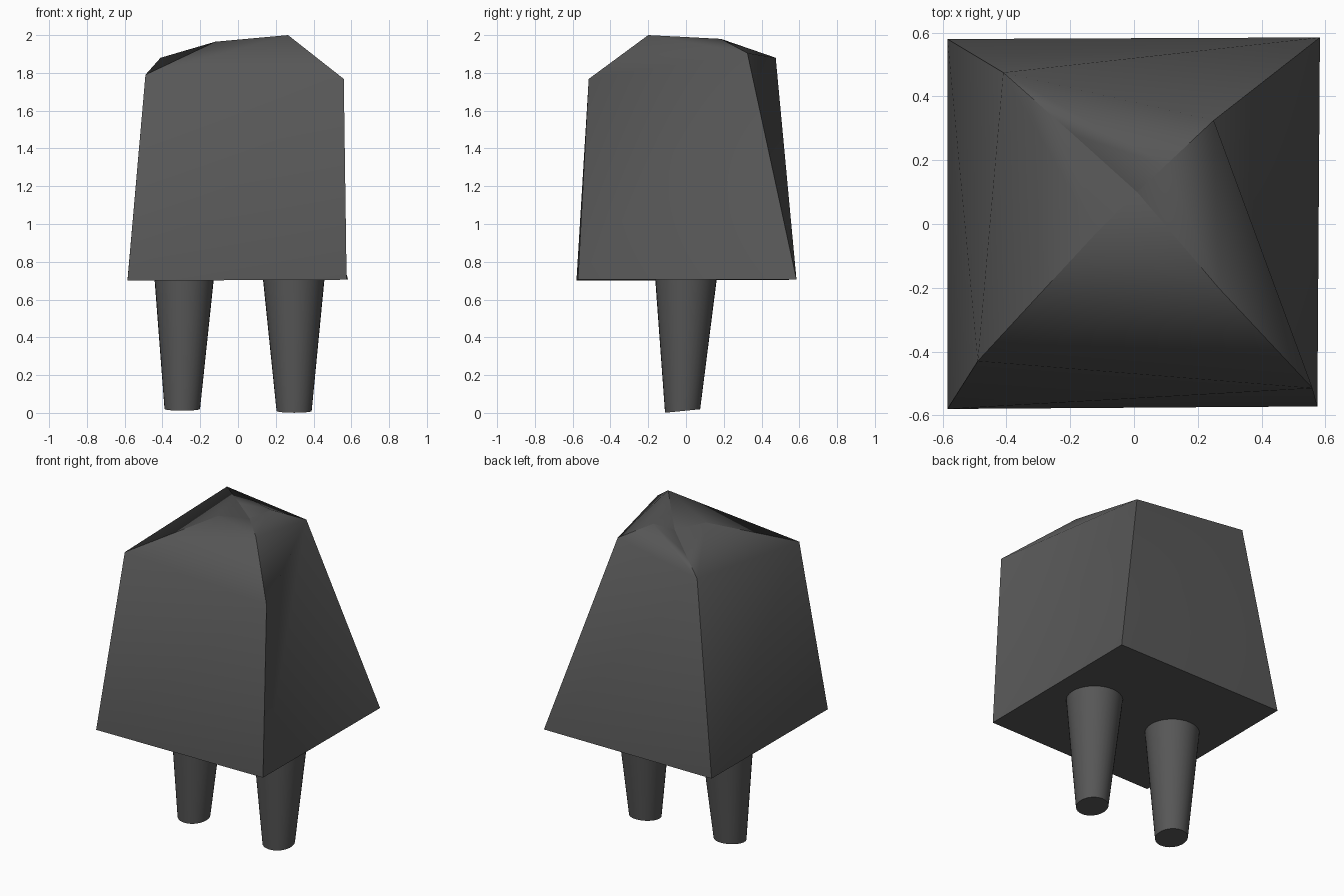
import bpy, bmesh, math
from mathutils import Vector

if "Cube" in bpy.data.objects:
    bpy.data.objects.remove(bpy.data.objects["Cube"])

# Single dark grey material
grey = bpy.data.materials.new("dark_grey")
grey.diffuse_color = (0.095, 0.095, 0.095, 1.0)
grey.use_nodes = True
grey.node_tree.nodes["Principled BSDF"].inputs["Base Color"].default_value = grey.diffuse_color


def finish(bm, name):
    bmesh.ops.recalc_face_normals(bm, faces=bm.faces)
    for f in bm.faces:
        f.smooth = True
    mesh = bpy.data.meshes.new(name)
    bm.to_mesh(mesh)
    bm.free()
    mesh.materials.append(grey)
    obj = bpy.data.objects.new(name, mesh)
    bpy.context.collection.objects.link(obj)
    return obj


# Tapered block body: corners run front left, front right, back right, back left
base = [(-0.585, -0.58, 0.70), (0.575, -0.572, 0.705), (0.583, 0.585, 0.705), (-0.585, 0.58, 0.705)]
shoulder = [(-0.49, -0.43, 1.79), (0.56, -0.515, 1.768), (0.25, 0.325, 1.905), (-0.41, 0.475, 1.88)]
ridge = [(-0.12, -0.03, 1.965), (0.265, -0.2, 2.0), (0.10, 0.185, 1.98), (-0.19, 0.28, 1.91)]
centre = (0.01, 0.10, 1.935)

bm = bmesh.new()
b, s, r = ([bm.verts.new(p) for p in ring] for ring in (base, shoulder, ridge))
c = bm.verts.new(centre)
bm.faces.new(b[::-1])
for i in range(4):
    j = (i + 1) % 4
    bm.faces.new((b[i], b[j], s[j]))
    bm.faces.new((b[i], s[j], s[i]))
    # Crown folds towards the taller of the two ridge points
    if r[i].co.z > r[j].co.z:
        bm.faces.new((s[i], s[j], r[i]))
        bm.faces.new((s[j], r[j], r[i]))
    else:
        bm.faces.new((s[i], s[j], r[j]))
        bm.faces.new((s[i], r[j], r[i]))
    bm.faces.new((r[i], r[j], c))

# Corner creases stay sharp while each side blends into the crown
for i in range(4):
    for pair in ((b[i], s[i]), (s[i], r[i]), (r[i], c), (b[i], b[(i + 1) % 4])):
        edge = bm.edges.get(pair)
        if edge:
            edge.smooth = False
finish(bm, "body")


# Tapered round leg with a slightly tilted foot
def leg(name, top, top_r, foot, foot_r, sides=32):
    bm = bmesh.new()
    rings = []
    for (x, y, z), rad, tilt in ((top, top_r, 0.0), (foot, foot_r, 0.1)):
        ring = []
        for k in range(sides):
            a = 2 * math.pi * k / sides
            dy = rad * math.sin(a)
            ring.append(bm.verts.new(Vector((x + rad * math.cos(a), y + dy, z + tilt * dy))))
        rings.append(ring)
    upper, lower = rings
    for k in range(sides):
        n = (k + 1) % sides
        bm.faces.new((lower[k], lower[n], upper[n], upper[k]))
    for ring in (upper, lower[::-1]):
        cap = bm.faces.new(ring)
        for e in cap.edges:
            e.smooth = False
    finish(bm, name)


leg("left_leg", (-0.285, 0.0, 0.71), 0.157, (-0.295, -0.018, 0.021), 0.094)
leg("right_leg", (0.295, 0.0, 0.71), 0.163, (0.297, -0.018, 0.01), 0.093)
